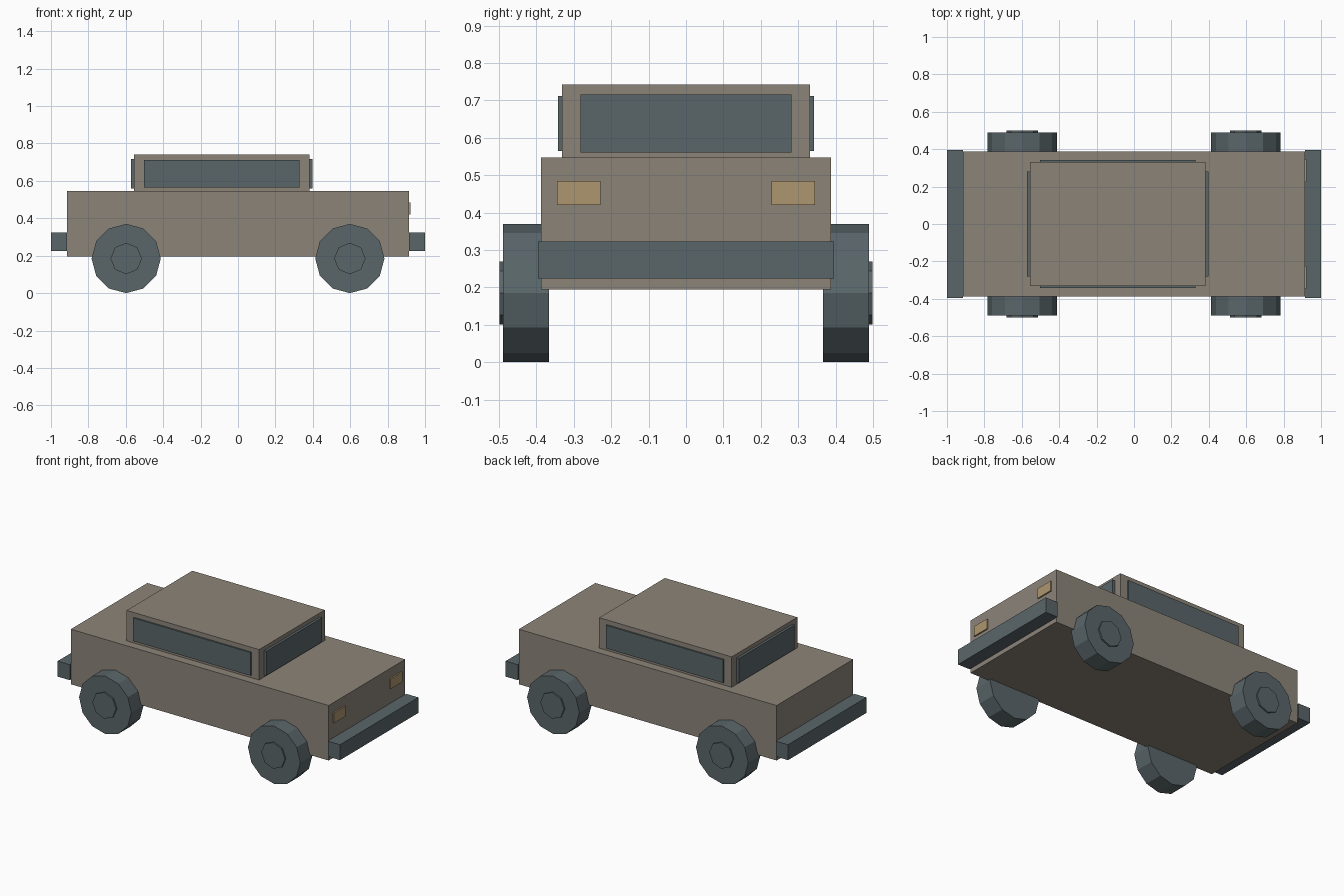
import bpy, math

if "Cube" in bpy.data.objects:
    bpy.data.objects.remove(bpy.data.objects["Cube"])


def material(name, rgb):
    m = bpy.data.materials.new(name)
    m.diffuse_color = (*rgb, 1)
    m.use_nodes = True
    m.node_tree.nodes["Principled BSDF"].inputs["Base Color"].default_value = m.diffuse_color
    return m


PAINT = material("warm grey paint", (0.262, 0.231, 0.191))
SLATE = material("dark slate", (0.102, 0.133, 0.144))
AMBER = material("amber lamp", (0.413, 0.305, 0.156))


def box(name, x, y, z, mat):
    """Box from (min, max) ranges on each axis."""
    lo, hi = zip(x, y, z)
    bpy.ops.mesh.primitive_cube_add(size=1, location=[(a + b) / 2 for a, b in zip(lo, hi)])
    o = bpy.context.object
    o.name = name
    o.scale = [b - a for a, b in zip(lo, hi)]
    bpy.ops.object.transform_apply(location=False, rotation=False, scale=True)
    o.data.materials.append(mat)


def disc(name, sides, radius, x, y0, y1, z, mat):
    """Flat-sided cylinder along y with a corner at the top."""
    bpy.ops.mesh.primitive_cylinder_add(
        vertices=sides, radius=radius, depth=abs(y1 - y0),
        location=(x, (y0 + y1) / 2, z), rotation=(math.pi / 2, 0, 0))
    o = bpy.context.object
    o.name = name
    o.data.materials.append(mat)


# Body and cabin
box("body", (-0.913, 0.913), (-0.387, 0.387), (0.195, 0.547), PAINT)
box("cabin", (-0.556, 0.382), (-0.332, 0.332), (0.547, 0.742), PAINT)

# Windscreen and rear window
box("windscreen", (0.382, 0.398), (-0.282, 0.282), (0.56, 0.716), SLATE)
box("rear_window", (-0.572, -0.556), (-0.282, 0.282), (0.56, 0.716), SLATE)

# Bumpers
box("front_bumper", (0.913, 1.0), (-0.396, 0.396), (0.224, 0.323), SLATE)
box("rear_bumper", (-1.0, -0.913), (-0.396, 0.396), (0.224, 0.323), SLATE)

for side, s in (("right", -1), ("left", 1)):
    # Side window and headlight
    box(side + "_window", (-0.503, 0.328), sorted((s * 0.332, s * 0.342)), (0.564, 0.712), SLATE)
    box(side + "_headlight", (0.913, 0.922), sorted((s * 0.228, s * 0.345)), (0.42, 0.485), AMBER)
    # Wheels with hubs
    for end, x in (("front", 0.598), ("rear", -0.598)):
        disc(f"{end}_{side}_wheel", 12, 0.185, x, s * 0.366, s * 0.489, 0.185, SLATE)
        disc(f"{end}_{side}_hub", 8, 0.084, x, s * 0.485, s * 0.499, 0.185, SLATE)
